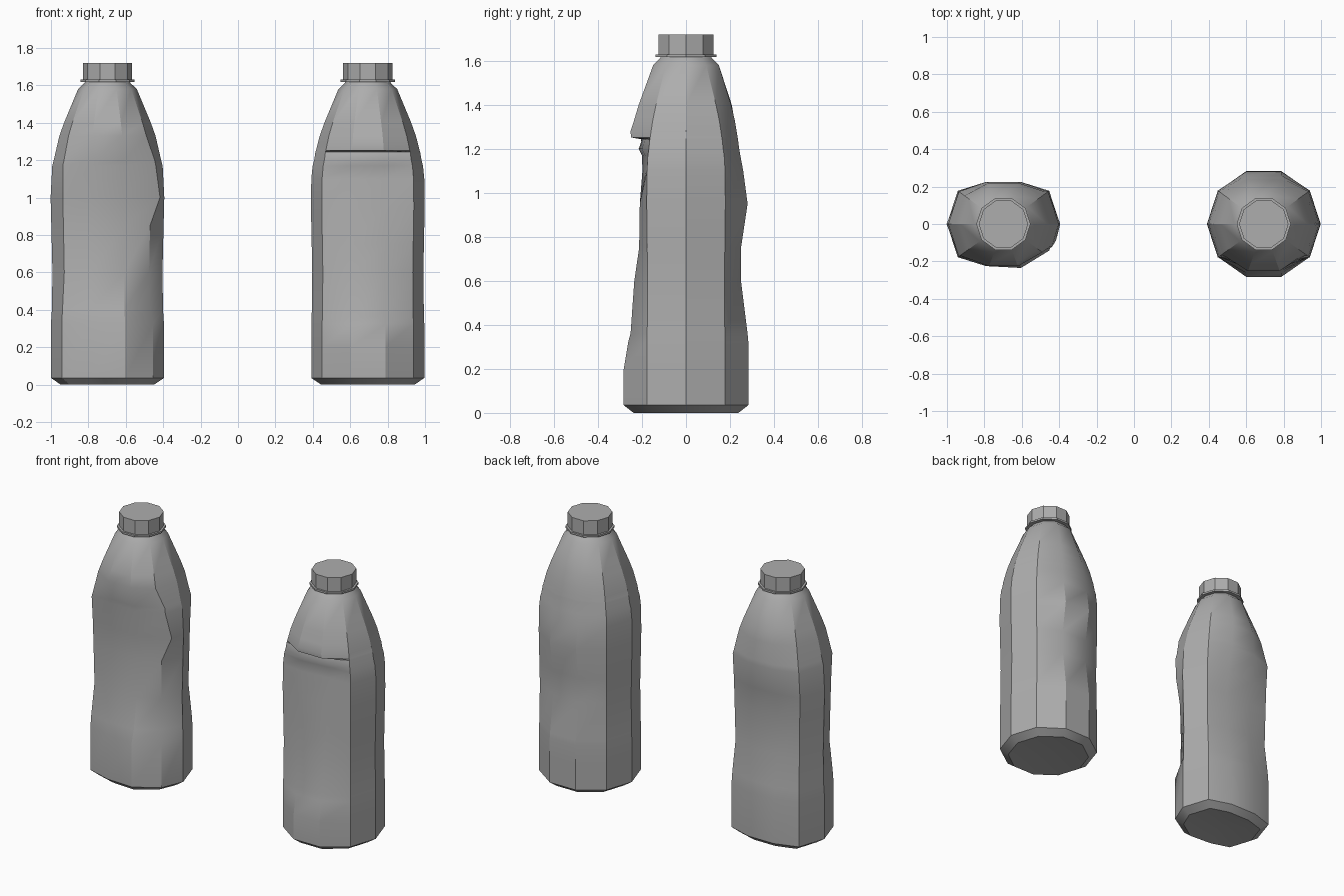
import bpy, bmesh, math

cube = bpy.data.objects.get("Cube")
if cube:
    bpy.data.objects.remove(cube)

SIDES = 10
GREY = (0.42, 0.42, 0.42, 1)
plastic = bpy.data.materials.new("grey plastic")
plastic.use_nodes = True
plastic.diffuse_color = GREY
plastic.node_tree.nodes["Principled BSDF"].inputs["Base Color"].default_value = GREY


def ring(r, front=None, back=None):
    """Ten-sided cross-section with the front and back pairs of corners moved."""
    pts = []
    for i in range(SIDES):
        a = math.tau * i / SIDES
        x, y = r * math.cos(a), r * math.sin(a)
        if i in (2, 3) and back is not None:
            y = back
        if i in (7, 8) and front is not None:
            y = -front
        pts.append((x, y))
    return pts


def loft(name, cx, sections, bottom_rise=0.0):
    """Skin a stack of (z, points) sections and close both ends."""
    bm = bmesh.new()
    loops = [[bm.verts.new((x + cx, y, z)) for x, y in pts] for z, pts in sections]
    for low, high in zip(loops, loops[1:]):
        for i in range(SIDES):
            j = (i + 1) % SIDES
            bm.faces.new((low[i], low[j], high[j], high[i]))
    bm.faces.new(loops[-1])
    hub = bm.verts.new((cx, 0, sections[0][0] + bottom_rise))
    for i in range(SIDES):
        bm.faces.new((loops[0][(i + 1) % SIDES], loops[0][i], hub))
    bmesh.ops.recalc_face_normals(bm, faces=bm.faces)
    mesh = bpy.data.meshes.new(name)
    bm.to_mesh(mesh)
    bm.free()
    mesh.materials.append(plastic)
    obj = bpy.data.objects.new(name, mesh)
    bpy.context.collection.objects.link(obj)
    bpy.ops.object.select_all(action='DESELECT')
    obj.select_set(True)
    bpy.context.view_layer.objects.active = obj
    bpy.ops.object.shade_smooth_by_angle(angle=math.radians(30))
    return obj


# Shoulder and neck shared by both bottles
NECK = [(1.58, 0.157), (1.61, 0.125), (1.635, 0.11)]


def bottle(side, cx, rows, adjust):
    sections = []
    for z, r, front, back in rows:
        pts = ring(r, front, back)
        adjust(z, pts)
        sections.append((z, pts))
    sections += [(z, ring(r)) for z, r in NECK]
    loft(side + "_bottle_body", cx, sections, 0.02)
    loft(side + "_neck_collar", cx, [(1.618, ring(0.145)), (1.63, ring(0.145))])
    loft(side + "_cap", cx, [(z, ring(0.132)) for z in (1.63, 1.675, 1.72)])


# Body rows: height, radius, front depth, back depth
ROUND = [
    (0, 0.25, 0.238, 0.238), (0.035, 0.302, 0.283, 0.283),
    (0.2, 0.302, 0.283, 0.283), (0.325, 0.302, 0.262, 0.283),
    (0.36, 0.3, 0.252, 0.28), (0.6, 0.297, 0.235, 0.25),
    (0.75, 0.3, 0.213, 0.25), (0.95, 0.304, 0.21, 0.28),
    (1.1, 0.302, 0.198, 0.26), (1.17, 0.295, 0.2, 0.247),
    (1.2, 0.287, 0.215, 0.242), (1.243, 0.28, 0.2, 0.236),
    (1.252, 0.277, 0.25, 0.235), (1.28, 0.27, 0.252, 0.23),
    (1.33, 0.257, 0.236, 0.222), (1.4, 0.232, 0.215, 0.205),
]
FLAT = [
    (0, 0.25, 0.185, 0.185), (0.035, 0.302, 0.225, 0.225),
    (0.325, 0.302, 0.225, 0.225), (0.4, 0.297, 0.21, 0.215),
    (0.6, 0.294, 0.18, 0.185), (0.85, 0.3, 0.165, 0.175),
    (1.0, 0.304, 0.172, 0.195), (1.17, 0.295, 0.19, 0.225),
    (1.2, 0.287, 0.195, 0.222), (1.33, 0.257, 0.225, 0.22),
    (1.4, 0.232, 0.212, 0.208),
]


def fold_round(z, pts):
    # Fold across the front fades out at the right-hand corner
    if 1.05 < z < 1.25:
        pts[8] = (pts[8][0], pts[8][1] + 0.015)


def crush_flat(z, pts):
    # One front corner is squashed inward, with a bulge above the dent
    x, y = pts[9]
    if z < 0.35:
        pts[9] = (x, y + 0.035)
        pts[8] = (pts[8][0], pts[8][1] - 0.01)
    elif z < 0.9:
        pts[9] = (x - 0.015, y + 0.06)
    elif z < 1.1:
        pts[9] = (x + 0.035, y + 0.09)
    elif z < 1.25:
        pts[9] = (x + 0.02, y + 0.05)
    # Pinched waist on the other corners
    if 0.45 < z < 1.1:
        for i in (1, 4, 6):
            pts[i] = (pts[i][0] * 0.97, pts[i][1] * 0.9)


bottle("left", 0.694, ROUND, fold_round)
bottle("right", -0.698, FLAT, crush_flat)
